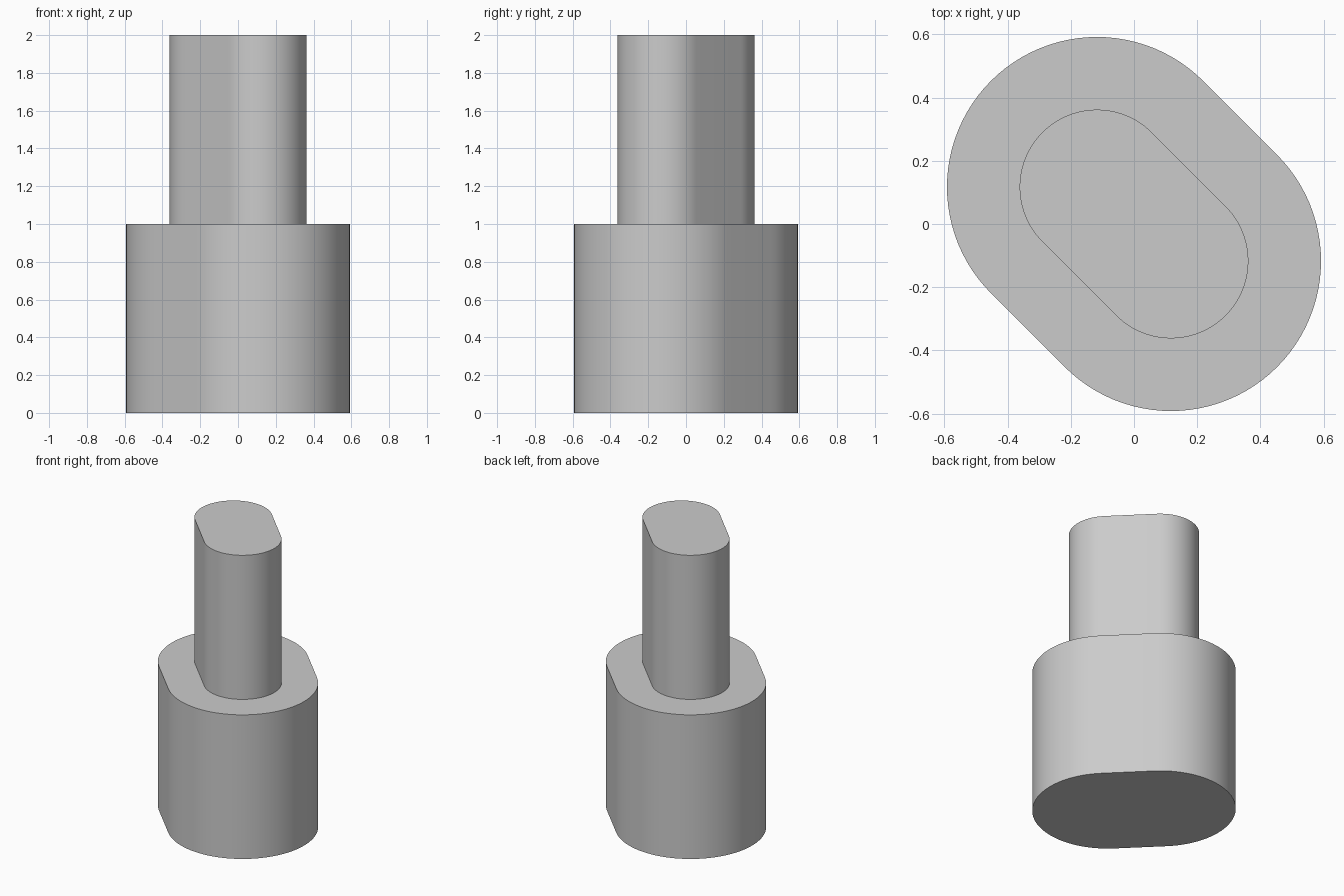
import bpy
import bmesh
from math import cos, sin, pi, radians

cube = bpy.data.objects.get("Cube")
if cube:
    bpy.data.objects.remove(cube, do_unlink=True)

# One plain grey for the whole model
grey = bpy.data.materials.new("light grey")
grey.use_nodes = True
colour = (0.6, 0.6, 0.6, 1)
grey.diffuse_color = colour
grey.node_tree.nodes["Principled BSDF"].inputs["Base Color"].default_value = colour

OFFSET = 0.117  # x and y distance of each arc centre from the middle
STEPS = 48      # segments per half-round end


def slot_prism(name, radius, bottom, top):
    """Upright prism with a round-ended outline lying along the x = -y diagonal."""
    bm = bmesh.new()
    outline = []
    for side in (1, -1):
        start = -3 * pi / 4 if side == 1 else pi / 4
        for i in range(STEPS + 1):
            a = start + pi * i / STEPS
            outline.append(bm.verts.new((side * OFFSET + radius * cos(a),
                                         -side * OFFSET + radius * sin(a), bottom)))
    base = bm.faces.new(outline)
    result = bmesh.ops.extrude_face_region(bm, geom=[base], use_keep_orig=True)
    raised = [v for v in result["geom"] if isinstance(v, bmesh.types.BMVert)]
    bmesh.ops.translate(bm, vec=(0, 0, top - bottom), verts=raised)
    bmesh.ops.recalc_face_normals(bm, faces=bm.faces)
    mesh = bpy.data.meshes.new(name)
    bm.to_mesh(mesh)
    bm.free()
    mesh.materials.append(grey)
    obj = bpy.data.objects.new(name, mesh)
    bpy.context.collection.objects.link(obj)
    bpy.ops.object.select_all(action="DESELECT")
    obj.select_set(True)
    bpy.context.view_layer.objects.active = obj
    bpy.ops.object.shade_smooth_by_angle(angle=radians(30))


# Wide lower body and the narrow post standing on it
slot_prism("base_body", 0.475, 0, 1)
slot_prism("upper_post", 0.245, 0.99, 2)
